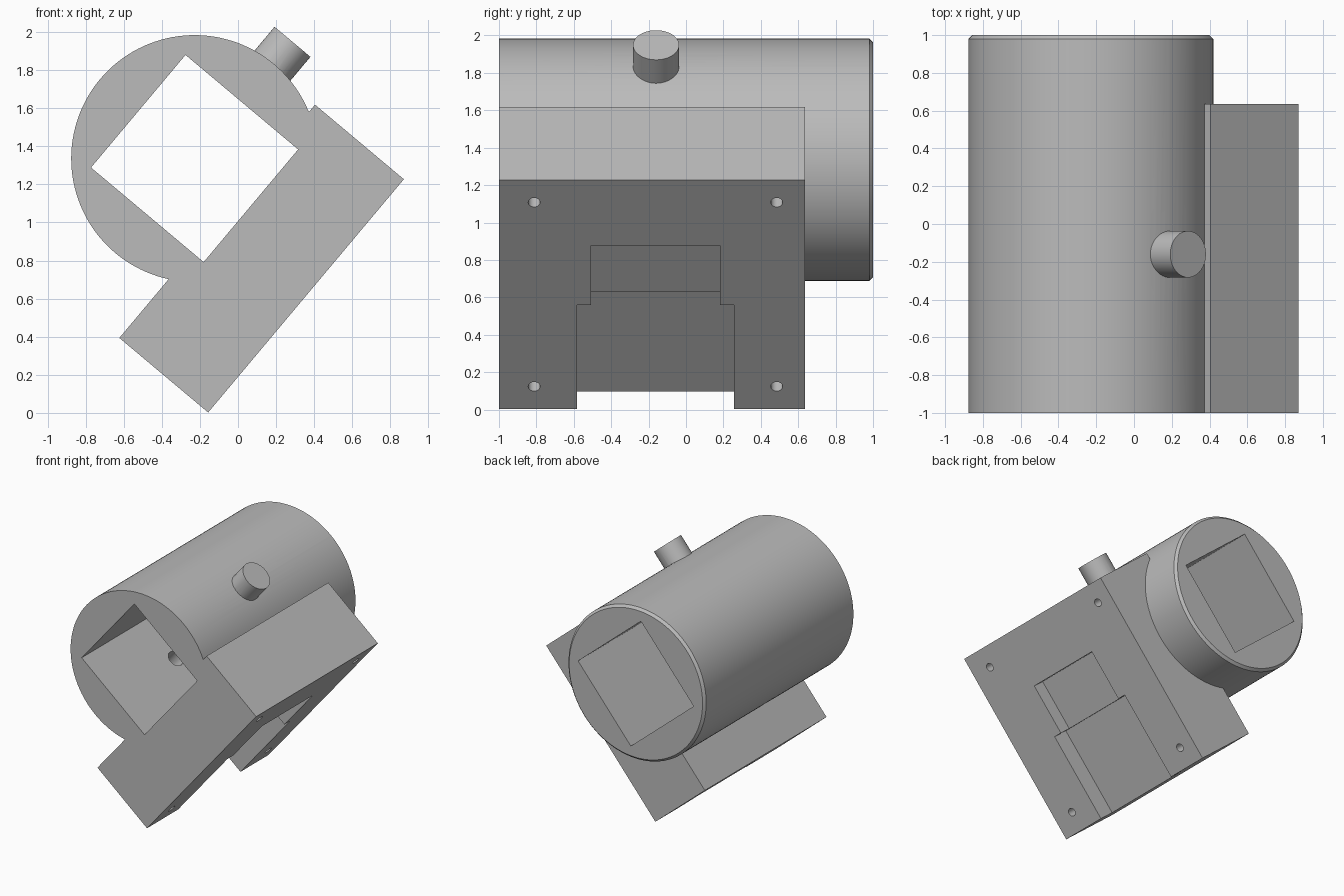
import bpy, bmesh
from math import radians
from mathutils import Matrix, Vector

cube = bpy.data.objects.get("Cube")
if cube:
    bpy.data.objects.remove(cube, do_unlink=True)

# Tilted working frame: x runs up the slope, -z points out of the mounting face
FRAME = Matrix.Translation((-0.228, 0, 1.336)) @ Matrix.Rotation(radians(-50), 4, 'Y')
FACE = -0.912

grey = bpy.data.materials.new("plain grey")
grey.use_nodes = True
grey.diffuse_color = (0.5, 0.5, 0.5, 1)
grey.node_tree.nodes["Principled BSDF"].inputs["Base Color"].default_value = (0.5, 0.5, 0.5, 1)


def finish(name, bm):
    bm.transform(FRAME)
    bmesh.ops.recalc_face_normals(bm, faces=bm.faces)
    mesh = bpy.data.meshes.new(name)
    bm.to_mesh(mesh)
    bm.free()
    mesh.materials.append(grey)
    obj = bpy.data.objects.new(name, mesh)
    bpy.context.collection.objects.link(obj)
    return obj


def box(name, lo, hi):
    lo, hi = Vector(lo), Vector(hi)
    bm = bmesh.new()
    bmesh.ops.create_cube(bm, size=1)
    bmesh.ops.scale(bm, vec=hi - lo, verts=bm.verts)
    bmesh.ops.translate(bm, vec=(lo + hi) / 2, verts=bm.verts)
    return finish(name, bm)


def rod(name, start, end, radius, sides=32, chamfer=0):
    start, end = Vector(start), Vector(end)
    axis = end - start
    bm = bmesh.new()
    bmesh.ops.create_cone(bm, cap_ends=True, segments=sides, radius1=radius,
                          radius2=radius, depth=axis.length)
    if chamfer:
        rim = [e for e in bm.edges if all(v.co.z > 0 for v in e.verts)]
        bmesh.ops.bevel(bm, geom=rim, offset=chamfer, segments=1, affect='EDGES')
    turn = Vector((0, 0, 1)).rotation_difference(axis).to_matrix().to_4x4()
    bm.transform(Matrix.Translation((start + end) / 2) @ turn)
    return finish(name, bm)


def combine(target, tool, operation):
    mod = target.modifiers.new("boolean", 'BOOLEAN')
    mod.operation = operation
    mod.solver = 'EXACT'
    mod.object = tool
    bpy.context.view_layer.objects.active = target
    bpy.ops.object.modifier_apply(modifier=mod.name)
    bpy.data.objects.remove(tool, do_unlink=True)


# Round sleeve with a chamfered back rim, joined to the mounting block
body = rod("sleeve_bracket", (0, -1, 0), (0, 1, 0), 0.648, 128, 0.02)
combine(body, box("mounting_block", (-0.976, -1, FACE), (0.623, 0.636, -0.303)), 'UNION')

# Square bore, cross bolt hole with counterbore, stepped pocket
cutters = [
    box("square_bore", (-0.386, -1.2, -0.386), (0.386, 1.2, 0.386)),
    rod("bolt_hole", (-0.8, -0.16, 0), (0.8, -0.16, 0), 0.066),
    rod("counterbore", (0.51, -0.16, 0), (0.8, -0.16, 0), 0.123, 48),
    box("wide_pocket", (-1.2, -0.583, -1.1), (-0.25, 0.257, -0.765)),
    box("narrow_pocket", (-0.4, -0.508, -1.1), (0.167, 0.182, -0.802)),
]
# Four blind screw holes in the mounting face
for x in (-0.818, 0.467):
    for y in (-0.812, 0.485):
        cutters.append(rod("screw_hole", (x, y, -1.1), (x, y, -0.62), 0.032, 24))
for cutter in cutters:
    combine(body, cutter, 'DIFFERENCE')

bpy.ops.object.select_all(action='DESELECT')
body.select_set(True)
bpy.context.view_layer.objects.active = body
bpy.ops.object.shade_smooth_by_angle(angle=radians(25))
